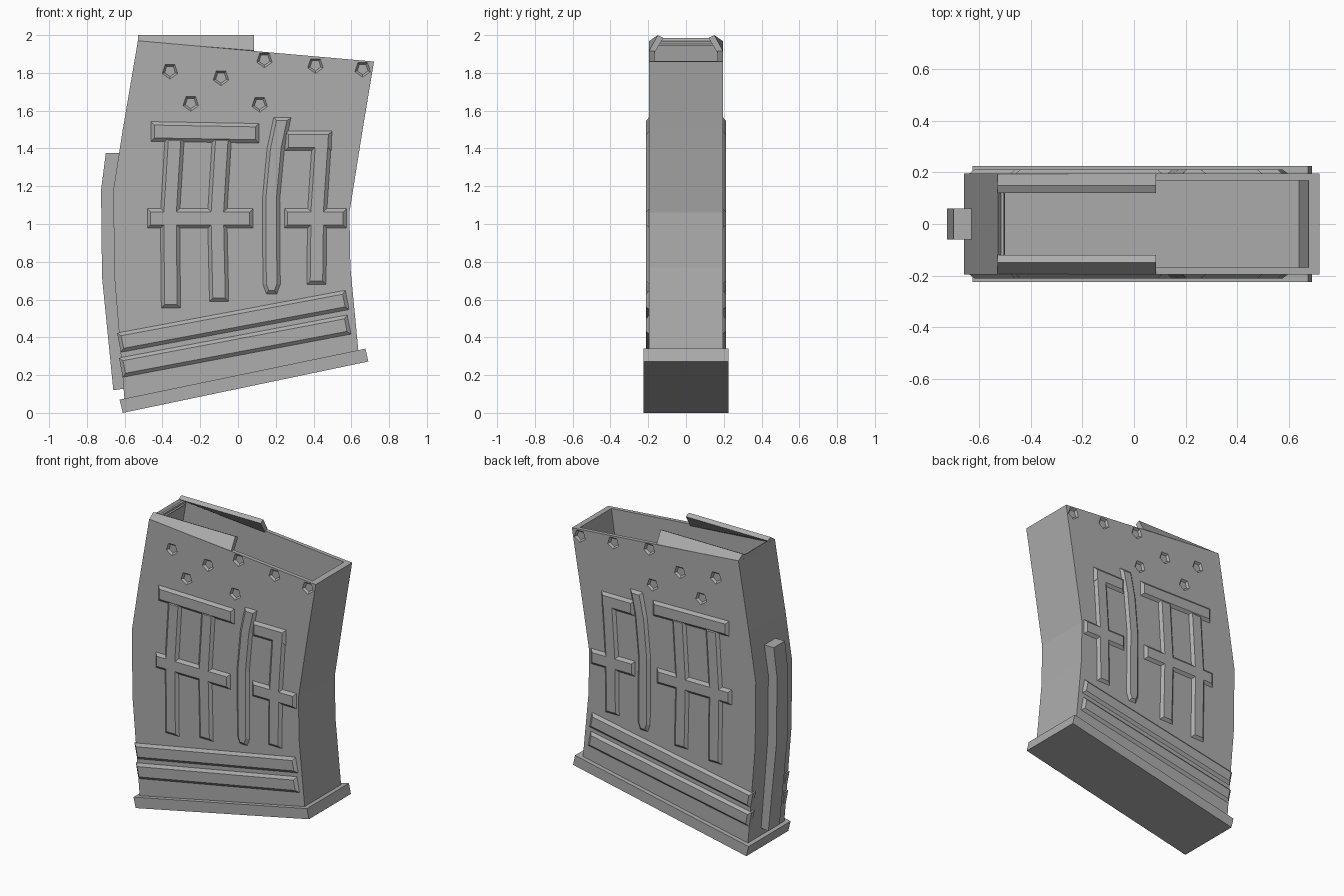
import bpy, bmesh, math
from mathutils import Matrix, Vector

old = bpy.data.objects.get("Cube")
if old:
    bpy.data.objects.remove(old)

GREY = (0.42, 0.42, 0.42, 1)
metal = bpy.data.materials.new("plain grey metal")
metal.use_nodes = True
metal.diffuse_color = GREY
metal.node_tree.nodes["Principled BSDF"].inputs["Base Color"].default_value = GREY


def finish(bm, name, mirrored=False):
    """Turn a bmesh into a flat shaded object, optionally mirrored front to back."""
    bmesh.ops.recalc_face_normals(bm, faces=bm.faces[:])
    mesh = bpy.data.meshes.new(name)
    bm.to_mesh(mesh)
    bm.free()
    mesh.materials.append(metal)
    obj = bpy.data.objects.new(name, mesh)
    bpy.context.collection.objects.link(obj)
    if mirrored:
        mod = obj.modifiers.new("both sides", 'MIRROR')
        mod.use_axis = (False, True, False)
        mod.use_mirror_merge = False
    return obj


def slab(bm, outline, y0, y1):
    """Extrude an x-z outline from y0 to y1 and return the end face."""
    face = bm.faces.new([bm.verts.new((x, y0, z)) for x, z in outline])
    new = bmesh.ops.extrude_face_region(bm, geom=[face], use_keep_orig=True)["geom"]
    verts = [g for g in new if isinstance(g, bmesh.types.BMVert)]
    bmesh.ops.translate(bm, verts=verts, vec=(0, y1 - y0, 0))
    return next(g for g in new if isinstance(g, bmesh.types.BMFace))


def prism(name, outline, half):
    bm = bmesh.new()
    slab(bm, outline, -half, half)
    return finish(bm, name)


def raised_bar(name, path, offset, tip=1):
    """Bevelled bar following a path on the side wall; tip narrows its last end."""
    off = Vector(offset)
    path = [Vector(p) for p in path]
    scale = [1] * (len(path) - 1) + [tip]
    outline = [p + off * s for p, s in zip(path, scale)]
    outline += [p - off * s for p, s in reversed(list(zip(path, scale)))]
    bm = bmesh.new()
    top = slab(bm, outline, -SIDE + 0.03, -SIDE)
    bm.normal_update()
    bmesh.ops.inset_region(bm, faces=[top], thickness=0.018, use_even_offset=True)
    bmesh.ops.translate(bm, verts=top.verts[:], vec=(0, -0.016, 0))
    return finish(bm, name, True)


def cut(target, cutter):
    cutter.hide_render = True
    cutter.hide_viewport = True
    cutter.display_type = 'WIRE'
    mod = target.modifiers.new(cutter.name, 'BOOLEAN')
    mod.operation = 'DIFFERENCE'
    mod.solver = 'EXACT'
    mod.object = cutter


SIDE = 0.195

# Curved body shell
body = prism("magazine_body", [
    (-0.53, 1.97), (-0.61, 1.5), (-0.66, 1.18), (-0.655, 0.73), (-0.6, 0.06),
    (0.64, 0.3), (0.595, 0.77), (0.59, 1.06), (0.66, 1.5), (0.72, 1.86)], SIDE)

# Open pocket at the top
cut(body, prism("pocket_cutter", [
    (-0.49, 2.05), (-0.55, 1.7), (0.64, 1.6), (0.69, 1.95)], 0.168))

# Pentagonal dimples on both sides
bm = bmesh.new()
for x, z in [(-0.36, 1.81), (-0.09, 1.775), (0.14, 1.87), (0.41, 1.84),
             (0.66, 1.82), (-0.25, 1.64), (0.115, 1.635)]:
    for side in (-1, 1):
        place = (Matrix.Translation((x, side * SIDE, z))
                 @ Matrix.Rotation(side * math.pi / 2, 4, 'X'))
        ring = bmesh.ops.create_cone(bm, cap_ends=True, segments=5, radius1=0.03,
                                     radius2=0.056, depth=0.026)["verts"]
        low = min(ring, key=lambda v: (place @ v.co).z)
        # Turn the pentagon so that one corner points down
        goal = place.to_3x3().inverted() @ Vector((0, 0, -1))
        turn = math.atan2(goal.y, goal.x) - math.atan2(low.co.y, low.co.x)
        spin = Matrix.Rotation(turn, 4, 'Z')
        # The narrow end must face into the wall
        inner = min((place @ v.co for v in ring),
                    key=lambda c: (Vector((c.x - x, c.z - z))).length)
        if abs(inner.y) > SIDE:
            spin = Matrix.Scale(-1, 4, (0, 0, 1)) @ spin
        bmesh.ops.transform(bm, matrix=place @ spin, verts=ring)
cut(body, finish(bm, "dimple_cutter"))

# Base plate and rear spine
prism("base_plate", [(-0.61, 0), (0.69, 0.272), (0.675, 0.34), (-0.627, 0.07)], 0.225)
prism("rear_spine", [
    (-0.7, 1.375), (-0.725, 1.18), (-0.72, 0.72), (-0.66, 0.12),
    (-0.59, 0.13), (-0.64, 0.73), (-0.64, 1.18), (-0.61, 1.375)], 0.06)

# Feed lips leaning inward over the opening
bm = bmesh.new()
ends = []
for x, drop in ((-0.53, 0), (0.085, 0.05)):
    section = [(-SIDE, 1.968 - drop), (-0.15, 2), (-0.12, 1.985), (-0.167, 1.955 - drop)]
    ends.append([bm.verts.new((x, y, z)) for y, z in section])
a, b = ends
bm.faces.new(a)
bm.faces.new(b)
for i in range(len(a)):
    j = (i + 1) % len(a)
    bm.faces.new((a[i], a[j], b[j], b[i]))
finish(bm, "feed_lips", True)
prism("rear_rim", [(-0.535, 1.94), (-0.528, 1.985), (-0.5, 1.945)], 0.14)

# Raised bars on both sides
ACROSS, UP, RIB = (0.051, 0), (0, 0.052), (-0.01, 0.051)
raised_bar("rear_top_bar", [(-0.46, 1.49), (0.11, 1.48)], UP)
raised_bar("rear_cross_bar", [(-0.48, 1.03), (0.08, 1.03)], UP)
raised_bar("rear_upright", [(-0.335, 1.46), (-0.36, 1.05), (-0.355, 0.555)], ACROSS)
raised_bar("middle_upright", [(-0.085, 1.46), (-0.11, 1.05), (-0.1, 0.59)], ACROSS)
raised_bar("curved_bar", [(0.235, 1.565), (0.2, 1.4), (0.175, 1.13),
                          (0.178, 0.68), (0.178, 0.63)], (0.046, 0), 0.6)
raised_bar("front_top_bar", [(0.25, 1.44), (0.495, 1.44)], UP)
raised_bar("front_upright", [(0.447, 1.492), (0.42, 1.08), (0.415, 0.68)], ACROSS)
raised_bar("front_cross_bar", [(0.245, 1.03), (0.575, 1.03)], UP)

# Slanted grip ribs near the base
raised_bar("upper_rib", [(-0.63, 0.372), (0.578, 0.598)], RIB)
raised_bar("lower_rib", [(-0.62, 0.24), (0.588, 0.468)], RIB)
